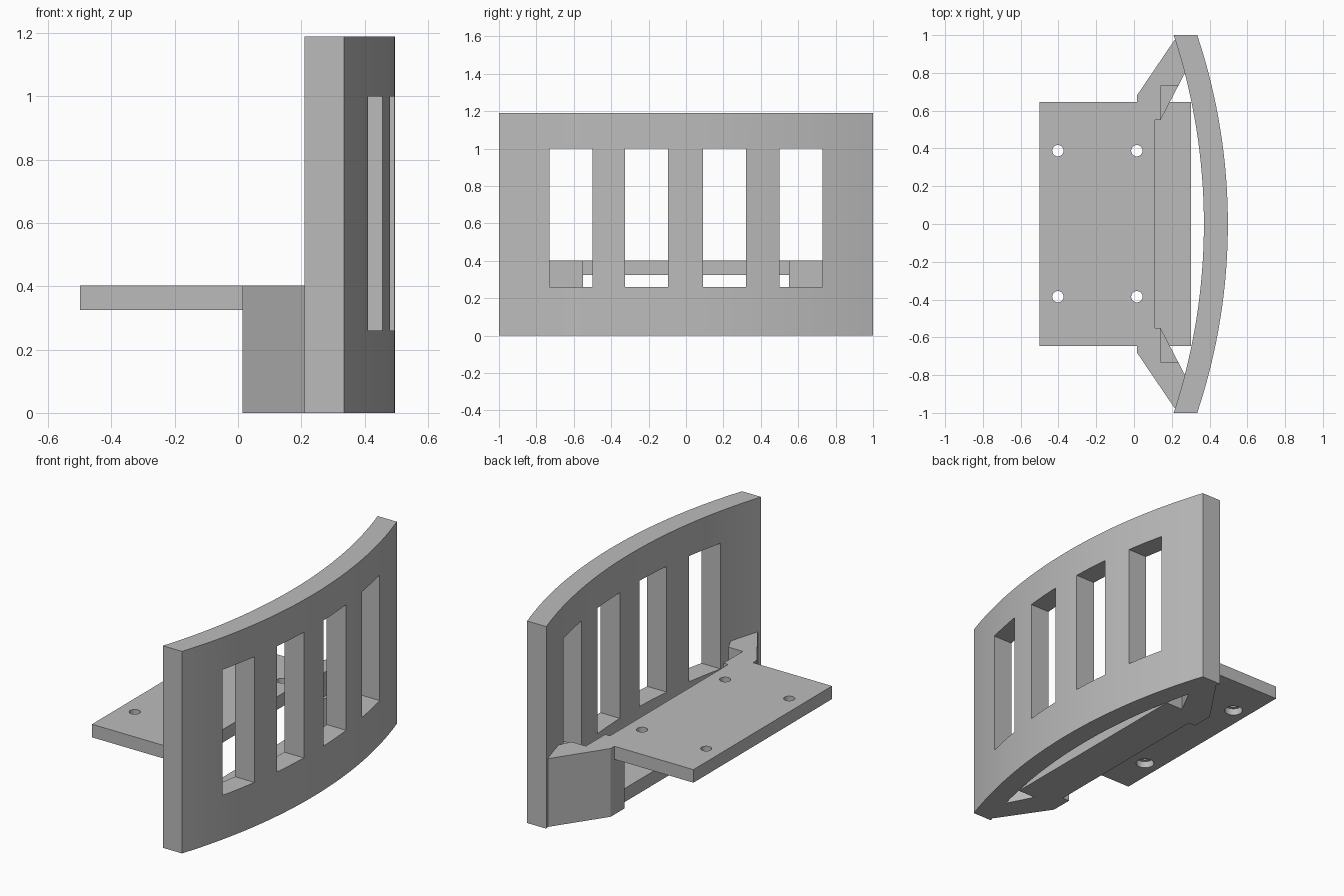
import bpy
import bmesh
from math import sqrt

if "Cube" in bpy.data.objects:
    bpy.data.objects.remove(bpy.data.objects["Cube"])

grey = bpy.data.materials.new("light grey")
grey.use_nodes = True
grey.diffuse_color = (0.5, 0.5, 0.5, 1)
grey.node_tree.nodes["Principled BSDF"].inputs["Base Color"].default_value = (0.5, 0.5, 0.5, 1)


def finish(name, bm):
    bmesh.ops.recalc_face_normals(bm, faces=bm.faces)
    mesh = bpy.data.meshes.new(name)
    bm.to_mesh(mesh)
    bm.free()
    mesh.materials.append(grey)
    obj = bpy.data.objects.new(name, mesh)
    bpy.context.collection.objects.link(obj)
    return obj


def prism(name, outline, z0, z1):
    """Extrude an outline in the ground plane from z0 to z1."""
    bm = bmesh.new()
    face = bm.faces.new([bm.verts.new((x, y, z0)) for x, y in outline])
    new = bmesh.ops.extrude_face_region(bm, geom=[face])["geom"]
    top = [g for g in new if isinstance(g, bmesh.types.BMVert)]
    bmesh.ops.translate(bm, verts=top, vec=(0, 0, z1 - z0))
    return finish(name, bm)


def box(name, x0, x1, y0, y1, z0, z1):
    return prism(name, [(x0, y0), (x1, y0), (x1, y1), (x0, y1)], z0, z1)


def cylinder(name, x, y, r, z0, z1):
    bm = bmesh.new()
    bmesh.ops.create_cone(bm, cap_ends=True, segments=32, radius1=r, radius2=r, depth=z1 - z0)
    bmesh.ops.translate(bm, verts=bm.verts, vec=(x, y, (z0 + z1) / 2))
    return finish(name, bm)


def activate(obj):
    bpy.ops.object.select_all(action='DESELECT')
    obj.select_set(True)
    bpy.context.view_layer.objects.active = obj


def cut(obj, cutter):
    cutter.hide_render = True
    mod = obj.modifiers.new("cut", 'BOOLEAN')
    mod.operation = 'DIFFERENCE'
    mod.solver = 'EXACT'
    mod.object = cutter
    activate(obj)
    bpy.ops.object.modifier_apply(modifier=mod.name)
    bpy.data.objects.remove(cutter)


def arc(x_mid, sag, n=32):
    """Points of a shallow arc from y = -1 to y = 1."""
    r = (1 + sag * sag) / (2 * sag)
    ys = [-1 + 2 * i / n for i in range(n + 1)]
    return [(x_mid - r + sqrt(r * r - y * y), y) for y in ys]


# Curved panel with four windows
panel = prism("curved_panel", arc(0.497, 0.162) + arc(0.37, 0.16)[::-1], 0, 1.19)
for y in (-0.615, -0.21, 0.205, 0.615):
    cut(panel, box("window_cutter", 0.14, 0.7, y - 0.115, y + 0.115, 0.26, 1.0))

# Shelf with counterbored screw holes
shelf = box("shelf", -0.5, 0.11, -0.645, 0.645, 0.325, 0.402)
for x in (-0.403, 0.015):
    for y in (-0.385, 0.388):
        cut(shelf, cylinder("hole_cutter", x, y, 0.03, 0.2, 0.5))
        cut(shelf, cylinder("counterbore_cutter", x, y, 0.05, 0.2, 0.365))

# Low bar joining the brackets
bar = box("bottom_bar", 0.06, 0.302, -0.645, 0.645, 0, 0.08)

# End brackets, notched in line with the outer windows
outline = [(0.015, 0.55), (0.015, 0.68), (0.215, 0.975), (0.24, 0.97),
           (0.285, 0.83), (0.275, 0.81), (0.14, 0.55)]
for side, s in (("left", 1), ("right", -1)):
    bracket = prism(side + "_bracket", [(x, s * y) for x, y in outline], 0, 0.402)
    y0, y1 = sorted((s * 0.5, s * 0.73))
    cut(bracket, box("notch_cutter", 0.141, 0.7, y0, y1, 0.26, 1.0))

# Smooth the curves, keep the corners sharp
for obj in (panel, shelf):
    activate(obj)
    bpy.ops.object.shade_smooth_by_angle()
